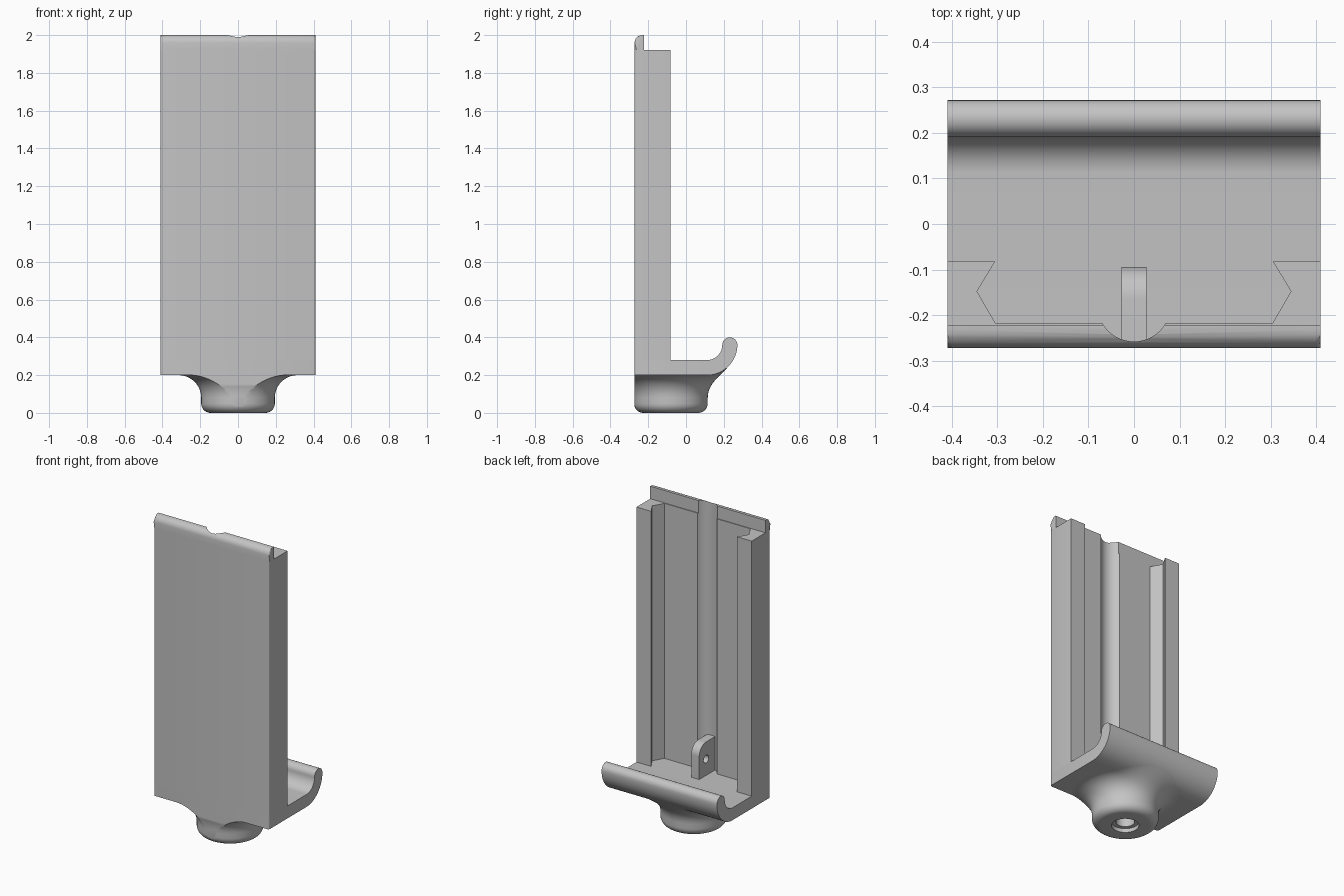
import bpy, bmesh, math
from mathutils import Vector

if "Cube" in bpy.data.objects:
    bpy.data.objects.remove(bpy.data.objects["Cube"])

grey = bpy.data.materials.new("plain grey")
grey.diffuse_color = (0.55, 0.55, 0.55, 1)
grey.use_nodes = True
grey.node_tree.nodes["Principled BSDF"].inputs["Base Color"].default_value = grey.diffuse_color

HALF, FRONT, RAIL_BACK = 0.41, -0.272, -0.082
FLOOR, RAIL_TOP, TOP = 0.28, 1.92, 2.0


def arc(cx, cy, r, a0, a1, n=10):
    """Points on a circular arc, angles in degrees."""
    return [(cx + r * math.cos(math.radians(a0 + (a1 - a0) * i / n)),
             cy + r * math.sin(math.radians(a0 + (a1 - a0) * i / n))) for i in range(n + 1)]


def make(name, bm):
    bmesh.ops.recalc_face_normals(bm, faces=bm.faces)
    mesh = bpy.data.meshes.new(name)
    bm.to_mesh(mesh)
    bm.free()
    mesh.materials.append(grey)
    ob = bpy.data.objects.new(name, mesh)
    bpy.context.collection.objects.link(ob)
    return ob


def prism(name, pts, lo, hi, axis, round_edge=None):
    """Extrude a profile along x (points are y, z) or along z (points are x, y)."""
    bm = bmesh.new()
    place = (lambda p, h: (h, p[0], p[1])) if axis == "x" else (lambda p, h: (p[0], p[1], h))
    rings = [[bm.verts.new(place(p, h)) for p in pts] for h in (lo, hi)]
    bm.faces.new(rings[0])
    bm.faces.new(rings[1])
    n = len(pts)
    for i in range(n):
        j = (i + 1) % n
        bm.faces.new((rings[0][i], rings[0][j], rings[1][j], rings[1][i]))
    if round_edge:
        edges = [e for e in bm.edges if round_edge(*[v.co for v in e.verts])]
        bmesh.ops.bevel(bm, geom=edges, offset=0.01, segments=3, profile=0.5, affect="EDGES")
    return make(name, bm)


def activate(ob):
    bpy.ops.object.select_all(action="DESELECT")
    ob.select_set(True)
    bpy.context.view_layer.objects.active = ob


def cut(ob, cutter):
    mod = ob.modifiers.new("cut", "BOOLEAN")
    mod.operation, mod.solver, mod.object = "DIFFERENCE", "EXACT", cutter
    activate(ob)
    bpy.ops.object.modifier_apply(modifier=mod.name)
    bpy.data.objects.remove(cutter)


def end_edge(a, b):
    """Front edges on the two side faces."""
    return abs(a.x) > 0.409 and abs(a.x - b.x) < 1e-4 and max(a.y, b.y) < FRONT + 0.02


# Back panel with undercut side rails and a shallow central groove
GROOVE_Y, GROOVE_R = -0.178, 0.0803
half_angle = math.degrees(math.acos((GROOVE_Y + 0.217) / GROOVE_R))
right = arc(HALF - 0.01, FRONT + 0.01, 0.01, -90, 0, 4) + [
    (HALF, RAIL_BACK), (0.305, RAIL_BACK), (0.345, -0.148), (0.305, -0.217)]
half_angle = math.degrees(math.asin(0.07 / GROOVE_R))
groove = arc(0, GROOVE_Y, GROOVE_R, -90 + half_angle, -90 - half_angle, 20)
left = [(-x, y) for x, y in reversed(right)]
panel = prism("railed_panel", right + groove + left, FLOOR, RAIL_TOP, "z")

# Rounded lip along the top of the panel
lip_pts = [(-0.222, RAIL_TOP), (-0.222, TOP)] + \
    arc(FRONT + 0.04, TOP - 0.04, 0.04, 90, 180, 6) + [(FRONT, RAIL_TOP)]
lip = prism("top_lip", lip_pts, -HALF, HALF, "x", end_edge)
cut(lip, prism("groove_cutter", arc(0, GROOVE_Y, GROOVE_R, 0, 352.5, 47), 1.85, 2.1, "z"))

# Floor shelf ending in an upturned hook
HOOK_Y, HOOK_Z, HOOK_R = 0.112, 0.36, 0.16
shelf_pts = [(FRONT, 0.2)] + arc(HOOK_Y, HOOK_Z, HOOK_R, -90, 0, 20) + \
    arc(0.232, HOOK_Z, 0.04, 0, 180, 16)[1:] + \
    arc(HOOK_Y, HOOK_Z, 0.08, 0, -90, 14)[1:] + [(FRONT, FLOOR)]
shelf = prism("hooked_shelf", shelf_pts, -HALF, HALF, "x", end_edge)

# Upright tab with a cross hole
tab_pts = [(-0.262, 0.27), (-0.094, 0.27)] + arc(-0.164, 0.425, 0.07, 0, 90, 10) + [(-0.262, 0.495)]
tab = prism("lock_tab", tab_pts, -0.028, 0.028, "x")
cut(tab, prism("hole_cutter", arc(-0.165, 0.385, 0.025, 0, 345, 23), -0.1, 0.1, "x"))

# Round flared foot with a stepped socket, blended into the hook's underside
FOOT_Y, SEG = -0.08, 72
foot_pts = [(0.055, 0.15), (0.055, 0.025), (0.08, 0.025), (0.08, 0)] + \
    arc(0.145, 0.05, 0.05, -90, 0, 8) + arc(0.315, 0.08, 0.12, 180, 90, 12)
bm = bmesh.new()
rings = []
for r, z in foot_pts:
    ring = []
    for k in range(SEG):
        a = 2 * math.pi * k / SEG
        y = FOOT_Y + r * math.sin(a)
        over = min(max(y - HOOK_Y, 0), HOOK_R)
        rise = HOOK_R - math.sqrt(HOOK_R ** 2 - over ** 2)
        t = min(max((z - 0.08) / 0.12, 0), 1)
        ring.append(bm.verts.new((r * math.cos(a), y, z + rise * t)))
    rings.append(ring)
for a, b in zip(rings, rings[1:]):
    for k in range(SEG):
        j = (k + 1) % SEG
        bm.faces.new((a[k], a[j], b[j], b[k]))
bm.faces.new(rings[0])
tip = bm.verts.new((0, FOOT_Y, 0.21))
for k in range(SEG):
    bm.faces.new((rings[-1][k], rings[-1][(k + 1) % SEG], tip))
# Trim the foot flush with the front of the panel
res = bmesh.ops.bisect_plane(bm, geom=bm.verts[:] + bm.edges[:] + bm.faces[:], dist=1e-6,
                             plane_co=Vector((0, FRONT, 0)), plane_no=Vector((0, -1, 0)),
                             clear_outer=True)
rim = [g for g in res["geom_cut"] if isinstance(g, bmesh.types.BMEdge)]
bmesh.ops.holes_fill(bm, edges=rim, sides=0)
foot = make("flared_foot", bm)

for ob in (panel, lip, shelf, tab, foot):
    activate(ob)
    bpy.ops.object.shade_smooth_by_angle(angle=math.radians(35))
